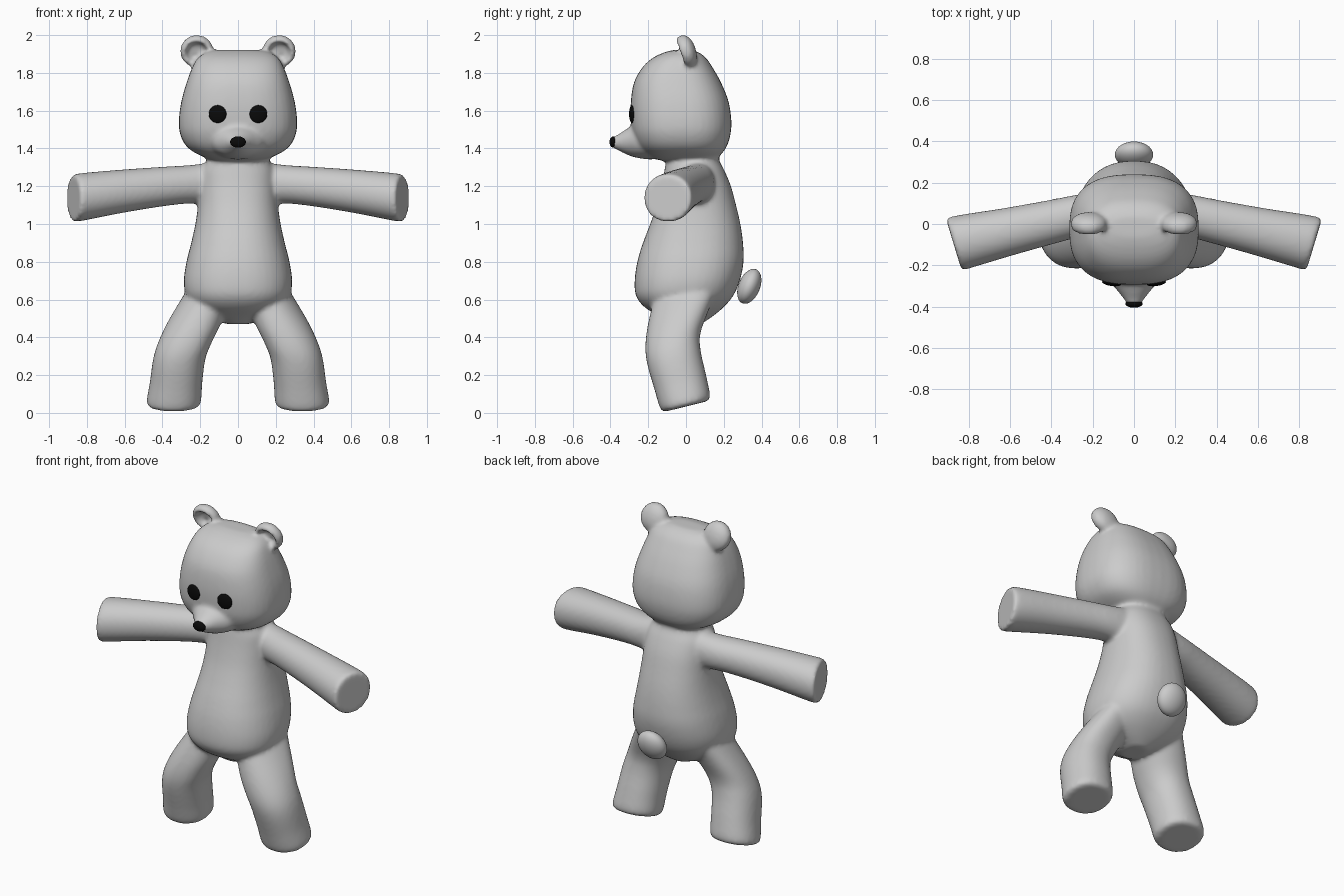
import bpy, bmesh, math
from mathutils import Vector, Matrix

cube = bpy.data.objects.get("Cube")
if cube:
    bpy.data.objects.remove(cube)


def material(name, value):
    m = bpy.data.materials.new(name)
    m.use_nodes = True
    m.diffuse_color = (value, value, value, 1)
    m.node_tree.nodes["Principled BSDF"].inputs["Base Color"].default_value = (value, value, value, 1)
    return m


FUR = material("grey fur", 0.6)
BLACK = material("black", 0.003)
X, Y, Z = Vector((1, 0, 0)), Vector((0, 1, 0)), Vector((0, 0, 1))


def smooth_path(rings, steps=5):
    """Catmull-Rom interpolation of (x, y, z, radius u, radius v)."""
    out = []
    for i in range(len(rings) - 1):
        p0, p1, p2, p3 = (rings[min(max(j, 0), len(rings) - 1)] for j in range(i - 1, i + 3))
        for s in range(steps):
            t = s / steps
            out.append([b + 0.5 * t * (c - a + t * (2*a - 5*b + 4*c - d + t * (3*b - a - 3*c + d)))
                        for a, b, c, d in zip(p0, p1, p2, p3)])
    return out + [rings[-1]]


def loft(bm, rings, u, v, power=2.0, side=1, count=40):
    """Closed tube of superellipse sections spanned by u and v."""
    loops = []
    for x, y, z, a, b in smooth_path(rings):
        loop = []
        for k in range(count):
            t = 2 * math.pi * k / count
            c, s = math.cos(t), math.sin(t)
            p = (Vector((x, y, z)) + u * a * math.copysign(abs(c) ** (2 / power), c)
                 + v * b * math.copysign(abs(s) ** (2 / power), s))
            loop.append(bm.verts.new((p.x * side, p.y, p.z)))
        loops.append(loop)
    for l0, l1 in zip(loops, loops[1:]):
        for k in range(count):
            n = (k + 1) % count
            bm.faces.new((l0[k], l0[n], l1[n], l1[k]))
    bm.faces.new(loops[0])
    bm.faces.new(loops[-1])


def upright(rows):
    """Rows of (z, half width, front y, back y) as rings."""
    return [(0, (f + b) / 2, z, w, (b - f) / 2) for z, w, f, b in rows]


def finish(bm, name, mat):
    bmesh.ops.recalc_face_normals(bm, faces=bm.faces)
    mesh = bpy.data.meshes.new(name)
    bm.to_mesh(mesh)
    bm.free()
    mesh.materials.append(mat)
    mesh.shade_smooth()
    ob = bpy.data.objects.new(name, mesh)
    bpy.context.collection.objects.link(ob)
    return ob


def ellipsoid(name, centre, radii, mat, rot=None):
    bm = bmesh.new()
    bmesh.ops.create_uvsphere(bm, u_segments=32, v_segments=20, radius=1)
    m = Matrix.Translation(centre) @ (rot or Matrix()) @ Matrix.Diagonal((*radii, 1))
    bmesh.ops.transform(bm, matrix=m, verts=bm.verts)
    return finish(bm, name, mat)


body = bmesh.new()

# torso and neck
loft(body, upright([
    (0.47, 0.06, -0.08, 0.08), (0.51, 0.15, -0.14, 0.14), (0.56, 0.23, -0.22, 0.20),
    (0.62, 0.275, -0.265, 0.25), (0.7, 0.287, -0.272, 0.285), (0.8, 0.273, -0.258, 0.305),
    (0.9, 0.248, -0.228, 0.302), (1.0, 0.226, -0.19, 0.288), (1.1, 0.212, -0.155, 0.265),
    (1.2, 0.205, -0.13, 0.238), (1.28, 0.195, -0.115, 0.205), (1.34, 0.165, -0.105, 0.175),
    (1.42, 0.15, -0.1, 0.16)]), X, Y, 2.3)

# head
loft(body, upright([
    (1.335, 0.1, -0.12, 0.12), (1.35, 0.17, -0.18, 0.165), (1.4, 0.262, -0.245, 0.21),
    (1.47, 0.305, -0.28, 0.235), (1.55, 0.313, -0.292, 0.24), (1.65, 0.3, -0.292, 0.225),
    (1.75, 0.272, -0.275, 0.185), (1.83, 0.242, -0.23, 0.14), (1.88, 0.212, -0.175, 0.105),
    (1.91, 0.165, -0.11, 0.065), (1.922, 0.1, -0.06, 0.03)]), X, Y, 2.6)

# snout
loft(body, [(0, -0.395, 1.432, 0.03, 0.024), (0, -0.36, 1.432, 0.052, 0.042),
            (0, -0.31, 1.436, 0.092, 0.07), (0, -0.26, 1.44, 0.135, 0.09),
            (0, -0.18, 1.44, 0.165, 0.1)], X, Z)

# arms, legs and ears on both sides
arm_u = Vector((0.29, 0.957, 0))
foot_v = Vector((0, 0.97, 0.24))
ear_profile = [(0.045, 0.006), (0.056, -0.02), (0.068, -0.034), (0.083, -0.022), (0.089, 0.0),
               (0.08, 0.026), (0.05, 0.045), (0.02, 0.052)]
for side in (1, -1):
    loft(body, [(0.12, 0.07, 1.215, 0.09, 0.115), (0.25, 0.045, 1.21, 0.1, 0.102),
                (0.38, 0.015, 1.2, 0.105, 0.104), (0.6, -0.035, 1.175, 0.116, 0.114),
                (0.8, -0.08, 1.147, 0.13, 0.125), (0.865, -0.097, 1.137, 0.131, 0.125),
                (0.872, -0.099, 1.136, 0.115, 0.108)], arm_u, Z, 2.1, side)
    loft(body, [(0.34, 0.0, 0.034, 0.118, 0.112), (0.34, -0.004, 0.055, 0.143, 0.136),
                (0.328, -0.03, 0.16, 0.139, 0.142), (0.31, -0.063, 0.29, 0.138, 0.146),
                (0.278, -0.07, 0.38, 0.141, 0.15), (0.225, -0.045, 0.49, 0.14, 0.165),
                (0.16, 0.0, 0.63, 0.12, 0.18)], X, foot_v, 2.2, side)
    tilt = Matrix.Rotation(math.radians(18), 3, "X")
    start = len(body.verts)
    loft(body, [(0, d, 0, r, r) for r, d in ear_profile], X, Z, 2.0, 1, 32)
    body.verts.ensure_lookup_table()
    for vert in body.verts[start:]:
        vert.co = tilt @ vert.co + Vector((0.218 * side, 0.0, 1.915))

# one continuous soft skin
skin = finish(body, "body", FUR)
fuse = skin.modifiers.new("fuse", "REMESH")
fuse.mode = "VOXEL"
fuse.voxel_size = 0.012
fuse.use_smooth_shade = True
soften = skin.modifiers.new("soften", "SMOOTH")
soften.factor = 0.5
soften.iterations = 8

# tail
ellipsoid("tail", (0, 0.335, 0.67), (0.093, 0.057, 0.097), FUR, Matrix.Rotation(math.radians(-22), 4, "X"))

# face
ellipsoid("nose", (0, -0.385, 1.434), (0.042, 0.02, 0.03), BLACK)
for side, label in ((1, "left_eye"), (-1, "right_eye")):
    ellipsoid(label, (0.108 * side, -0.286, 1.582), (0.047, 0.014, 0.047), BLACK,
              Matrix.Rotation(math.radians(8 * side), 4, "Z"))
